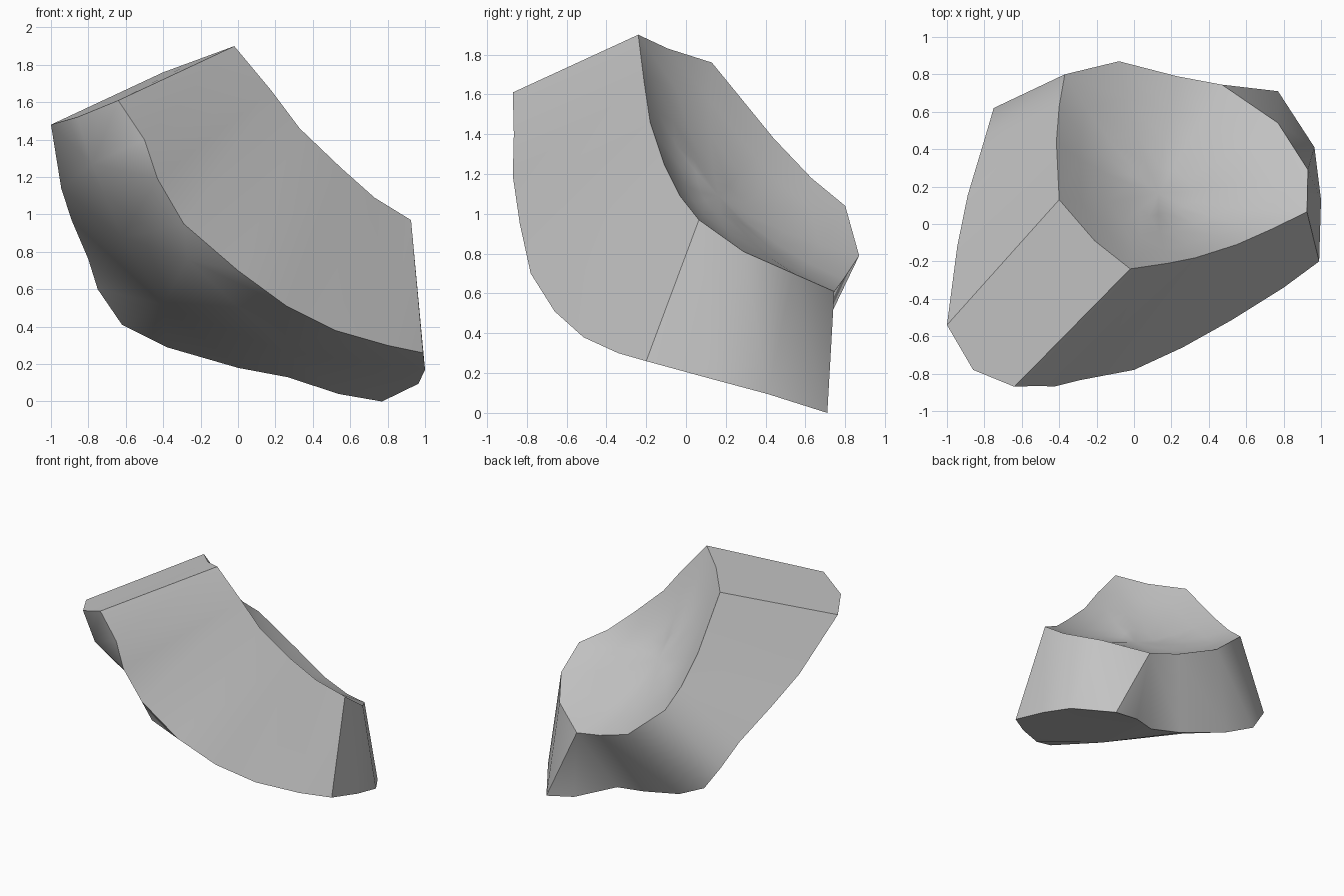
import bpy
import bmesh
from mathutils import Vector
from mathutils.geometry import delaunay_2d_cdt

cube = bpy.data.objects.get("Cube")
if cube:
    bpy.data.objects.remove(cube, do_unlink=True)

bm = bmesh.new()


def path(*points):
    """Add a run of vertices along one edge of the shard."""
    return [bm.verts.new(p) for p in points]


def face(*verts):
    return bm.faces.new(verts)


def fractions(run):
    """Share of the length reached at each vertex of a run."""
    dist = [0.0]
    for a, b in zip(run, run[1:]):
        dist.append(dist[-1] + (b.co - a.co).length)
    return [d / dist[-1] if dist[-1] else 1.0 for d in dist]


def strip(a, b):
    """Fill a broken side between two runs that may differ in count."""
    fa, fb = fractions(a), fractions(b)
    i = j = 0
    while i < len(a) - 1 or j < len(b) - 1:
        step_a = j == len(b) - 1 or (i < len(a) - 1 and fa[i + 1] <= fb[j + 1])
        if step_a:
            face(a[i], a[i + 1], b[j])
            i += 1
        else:
            face(a[i], b[j + 1], b[j])
            j += 1


# Inner rim, one run per broken side
inner_top = path((-.02, -.24, 1.9), (-.21, -.09, 1.83))
inner_left = path((-.4, .13, 1.76), (-.415, .44, 1.38), (-.4, .63, 1.18))
inner_back = path((-.37, .8, 1.04), (-.08, .87, .79), (.23, .79, .67))
inner_right = path((.47, .745, .61), (.77, .54, .7), (.93, .29, .81))
inner_front = path((.925, .065, .97), (.73, -.03, 1.09), (.55, -.11, 1.25),
                   (.33, -.18, 1.46), (.18, -.21, 1.66))

# Outer rim, in the same order
outer_top = path((-.64, -.87, 1.61), (-.86, -.78, 1.52))
outer_left = path((-1, -.54, 1.48), (-.945, -.12, 1.14), (-.89, .15, .97),
                  (-.8, .45, .76))
outer_back = path((-.75, .62, .6), (-.62, .65, .41), (-.38, .63, .29),
                  (0, .55, .18))
outer_notch = path((.265, .515, .13), (.54, .68, .04))
outer_right = path((.77, .71, 0), (.965, .41, .095), (1, .13, .17))
outer_front = path((.99, -.2, .26), (.8, -.34, .3), (.52, -.515, .38),
                   (.26, -.66, .51), (0, -.78, .7), (-.29, -.835, .95),
                   (-.43, -.87, 1.19), (-.5, -.865, 1.4))

# Broken sides between the rims
strip(inner_top + inner_left[:1], outer_top + outer_left[:1])
strip(inner_left + inner_back[:1], outer_left + outer_back[:1])
strip(inner_back + inner_right[:1], outer_back + outer_notch[:1])
strip(inner_right[:1], outer_notch + outer_right[:1])
strip(inner_front + inner_top[:1], outer_front + outer_top[:1])

# Right side, fanned so that it stays convex
strip(inner_right[:2], outer_right[:1])
strip(inner_right[1:2], outer_right[:2])
strip(inner_right[1:], outer_right[1:2])
strip(inner_right[2:] + inner_front[:1], outer_right[1:] + outer_front[:1])

# Hollow inner surface: rings shrinking towards a sunken middle
axis = Vector((.41, .66, .63)).normalized()
rim = inner_top + inner_left + inner_back + inner_right + inner_front
middle = sum((v.co for v in rim), Vector()) / len(rim)
depth = 0.17
ring = rim
for t in (.75, .5, .25):
    sink = axis * depth * (1 - t * t)
    inside = [bm.verts.new(middle.lerp(v.co, t) - sink) for v in rim]
    for k in range(len(rim)):
        n = (k + 1) % len(rim)
        face(ring[k], ring[n], inside[n], inside[k])
    ring = inside
bottom = bm.verts.new(middle - axis * depth)
for k in range(len(ring)):
    face(ring[k], ring[(k + 1) % len(ring)], bottom)

# Rounded outer surface over a few bulging points
loop = outer_top + outer_left + outer_back + outer_notch + outer_right + outer_front
bulge = path((-.78, -.74, 1.27), (-.62, -.45, .88), (-.27, -.73, .76),
             (-.4, .1, .52), (.25, -.05, .27))
verts = loop + bulge
turn = axis.rotation_difference(Vector((0, 0, 1)))
flat = [(turn @ v.co).to_2d() for v in verts]
edges = [(k, (k + 1) % len(loop)) for k in range(len(loop))]
result = delaunay_2d_cdt(flat, edges, [], 1, 1e-5)
for tri in result[2]:
    face(*[verts[result[3][k][0]] for k in tri])

bmesh.ops.recalc_face_normals(bm, faces=bm.faces)
mesh = bpy.data.meshes.new("curved_shard")
bm.to_mesh(mesh)
bm.free()
shard = bpy.data.objects.new("curved_shard", mesh)
bpy.context.collection.objects.link(shard)

# Plain grey colour
grey = bpy.data.materials.new("grey")
grey.use_nodes = True
colour = (.56, .56, .56, 1)
grey.diffuse_color = colour
grey.node_tree.nodes["Principled BSDF"].inputs["Base Color"].default_value = colour
mesh.materials.append(grey)

bpy.context.view_layer.objects.active = shard
shard.select_set(True)
bpy.ops.object.shade_smooth_by_angle(angle=.75)
